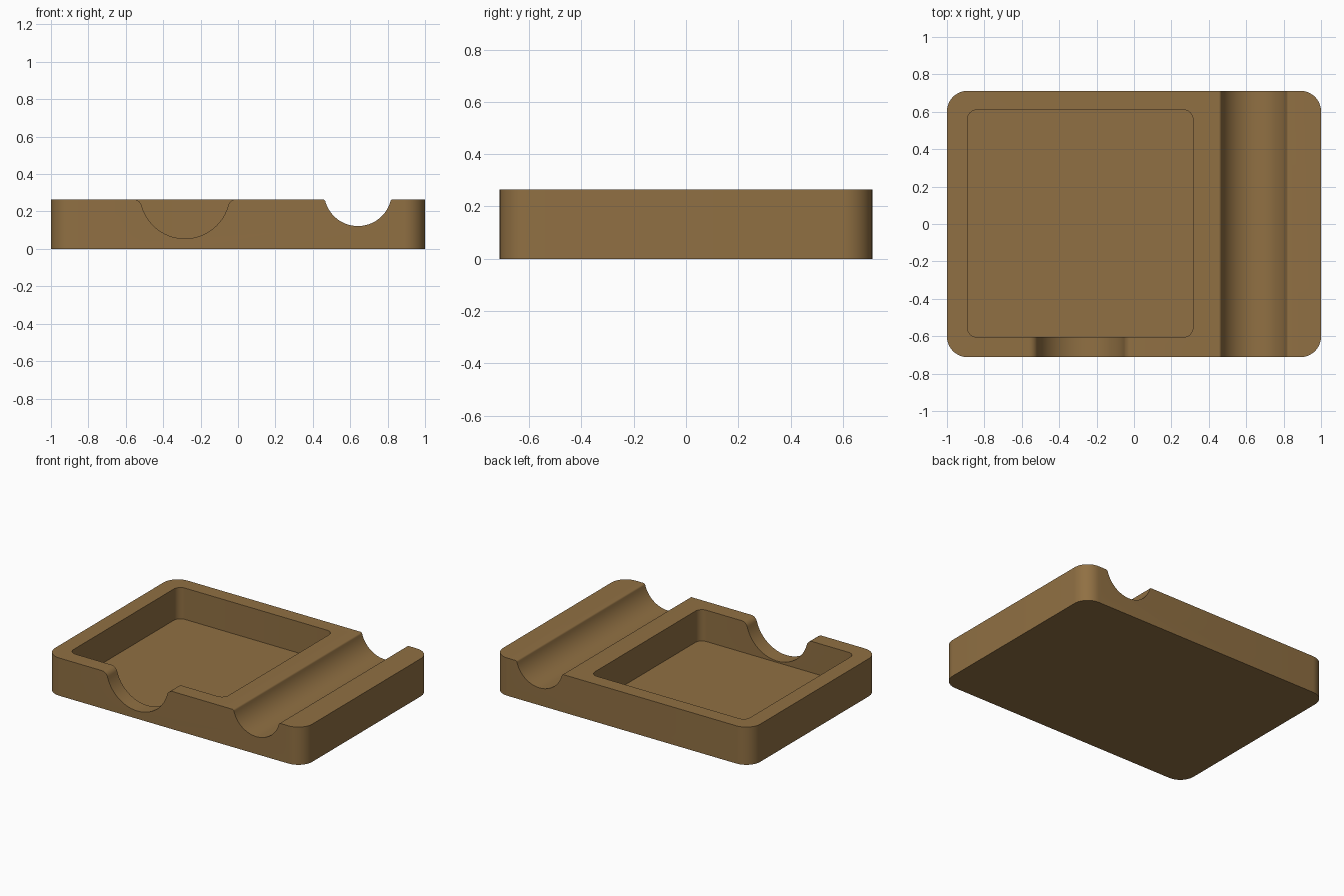
import bpy
import bmesh
from math import sin, cos, pi, sqrt, atan2, radians
from mathutils import Matrix, Vector

if "Cube" in bpy.data.objects:
    bpy.data.objects.remove(bpy.data.objects["Cube"])

HEIGHT = 0.265

brown = bpy.data.materials.new("warm brown")
brown.use_nodes = True
colour = (0.28, 0.162, 0.056, 1)
brown.diffuse_color = colour
brown.node_tree.nodes["Principled BSDF"].inputs["Base Color"].default_value = colour


def arc(cx, cy, r, start, end, steps):
    """Points along an arc, both ends included."""
    angles = [start + (end - start) * i / steps for i in range(steps + 1)]
    return [(cx + r * cos(a), cy + r * sin(a)) for a in angles]


def rounded_rect(x0, x1, y0, y1, r, steps=12):
    corners = [(x1 - r, y1 - r), (x0 + r, y1 - r), (x0 + r, y0 + r), (x1 - r, y0 + r)]
    points = []
    for i, (cx, cy) in enumerate(corners):
        points += arc(cx, cy, r, i * pi / 2, (i + 1) * pi / 2, steps)
    return points


def scoop(cx, bottom, r, lip):
    """Round channel profile whose upper edges flare out with a small fillet."""
    cz = bottom + r
    lip_z = HEIGHT - lip
    lip_x = sqrt((r + lip) ** 2 - (cz - lip_z) ** 2)
    tilt = atan2(lip_z - cz, lip_x)
    right = arc(0, cz, r, -pi / 2, tilt, 20)
    right += arc(lip_x, lip_z, lip, pi + tilt, pi / 2, 8)[1:]
    right.append((lip_x, HEIGHT + 0.1))
    left = [(-x, z) for x, z in reversed(right[1:])]
    return [(cx + x, z) for x, z in left + right]


def prism(name, outline, low, high, along_y=False):
    """Extrude an outline from low to high, along z or along y."""
    bm = bmesh.new()
    if along_y:
        verts = [bm.verts.new((x, low, z)) for x, z in outline]
        push = Vector((0, high - low, 0))
    else:
        verts = [bm.verts.new((x, y, low)) for x, y in outline]
        push = Vector((0, 0, high - low))
    face = bm.faces.new(verts)
    made = bmesh.ops.extrude_face_region(bm, geom=[face])["geom"]
    bmesh.ops.translate(bm, vec=push, verts=[v for v in made if isinstance(v, bmesh.types.BMVert)])
    bmesh.ops.recalc_face_normals(bm, faces=bm.faces)
    mesh = bpy.data.meshes.new(name)
    bm.to_mesh(mesh)
    bm.free()
    mesh.materials.append(brown)
    obj = bpy.data.objects.new(name, mesh)
    bpy.context.collection.objects.link(obj)
    return obj


# Solid block with rounded corners
tray = prism("desk_tray", rounded_rect(-1, 1, -0.712, 0.712, 0.11), 0, HEIGHT)

# Square pocket, finger notch in the front wall, and full-length pen groove
cutters = [
    prism("pocket_cutter", rounded_rect(-0.89, 0.315, -0.605, 0.61, 0.05, 8), 0.045, HEIGHT + 0.1),
    prism("notch_cutter", scoop(-0.284, 0.055, 0.24, 0.045), -0.8, -0.55, True),
    prism("groove_cutter", scoop(0.641, 0.122, 0.181, 0.014), -0.8, 0.8, True),
]

bpy.ops.object.select_all(action='DESELECT')
bpy.context.view_layer.objects.active = tray
tray.select_set(True)
for cutter in cutters:
    cut = tray.modifiers.new(cutter.name, 'BOOLEAN')
    cut.operation = 'DIFFERENCE'
    cut.solver = 'EXACT'
    cut.object = cutter
    bpy.ops.object.modifier_apply(modifier=cut.name)
    bpy.data.objects.remove(cutter)

# Smooth curves with crisp rims
bpy.ops.object.shade_smooth_by_angle(angle=radians(30))
